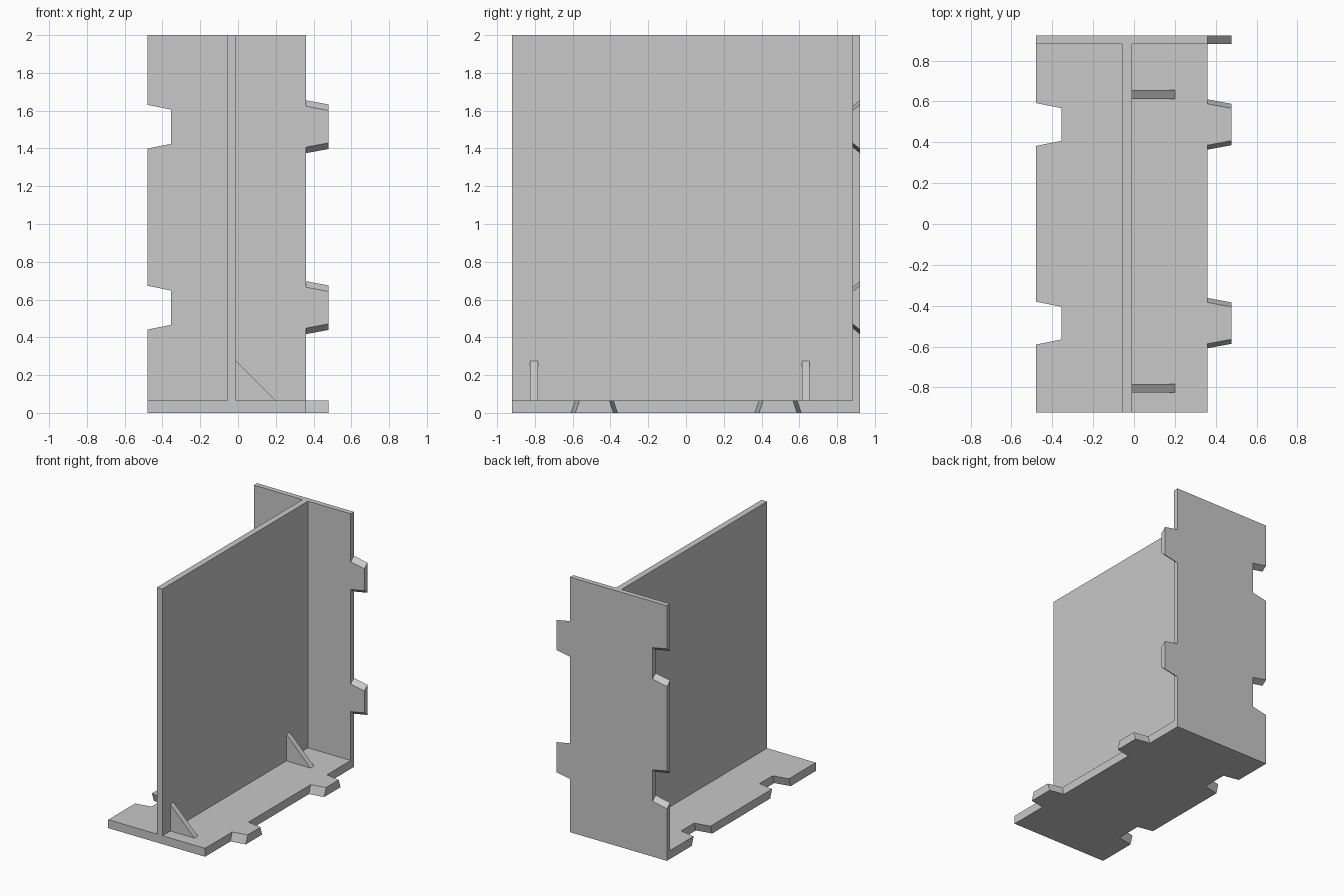
import bpy, bmesh
from mathutils import Vector

cube = bpy.data.objects.get("Cube")
if cube:
    bpy.data.objects.remove(cube, do_unlink=True)

grey = bpy.data.materials.new("plain_grey")
grey.use_nodes = True
colour = (0.58, 0.58, 0.58, 1)
grey.diffuse_color = colour
grey.node_tree.nodes["Principled BSDF"].inputs["Base Color"].default_value = colour

LEFT, RIGHT = -0.48, 0.36          # plate edges in x
DEPTH = 0.12                       # reach of tabs and notches
FRONT, INNER, BACK = -0.922, 0.882, 0.922
FLOOR, TOP = 0.066, 2.0


def loft(name, ring_a, ring_b):
    """Solid between two matching outlines."""
    bm = bmesh.new()
    a = [bm.verts.new(p) for p in ring_a]
    b = [bm.verts.new(p) for p in ring_b]
    bm.faces.new(a)
    bm.faces.new(b)
    for i in range(len(a)):
        j = (i + 1) % len(a)
        bm.faces.new((a[i], a[j], b[j], b[i]))
    bmesh.ops.recalc_face_normals(bm, faces=bm.faces)
    mesh = bpy.data.meshes.new(name)
    bm.to_mesh(mesh)
    bm.free()
    mesh.materials.append(grey)
    obj = bpy.data.objects.new(name, mesh)
    bpy.context.collection.objects.link(obj)
    return obj


def outline(start, end, centres, tab, notch, flare):
    """Plate outline with dovetail tabs on +x and matching notches on -x."""
    points = [(RIGHT, start)]
    for c in centres:
        root, tip = (h + flare for h in tab)
        points += [(RIGHT, c - root), (RIGHT + DEPTH - 0.002, c - tip),
                   (RIGHT + DEPTH - 0.002, c + tip), (RIGHT, c + root)]
    points += [(RIGHT, end), (LEFT, end)]
    for c in reversed(centres):
        mouth, bed = (h + flare for h in notch)
        points += [(LEFT, c + mouth), (LEFT + DEPTH + 0.005, c + bed),
                   (LEFT + DEPTH + 0.005, c - bed), (LEFT, c - mouth)]
    return points + [(LEFT, start)]


# Base plate, dovetails flaring downwards
base = (FRONT, INNER, (-0.485, 0.487), (0.101, 0.079), (0.105, 0.08))
loft("base_plate",
     [(x, y, FLOOR) for x, y in outline(*base, 0)],
     [(x, y, 0) for x, y in outline(*base, 0.022)])

# Back plate, dovetails flaring backwards
back = (0, TOP, (0.557, 1.515), (0.108, 0.086), (0.116, 0.091))
loft("back_plate",
     [(x, INNER, z) for x, z in outline(*back, 0)],
     [(x, BACK, z) for x, z in outline(*back, 0.032)])

# Upright centre wall
wall = [(-0.058, FRONT), (-0.01, FRONT), (-0.01, INNER), (-0.058, INNER)]
loft("centre_wall", [(x, y, FLOOR) for x, y in wall], [(x, y, TOP) for x, y in wall])

# Triangular braces between wall and base
brace = [(-0.01, FLOOR), (0.2, FLOOR), (-0.01, 0.276)]
for name, y in (("front_brace", -0.804), ("rear_brace", 0.634)):
    loft(name, [(x, y - 0.021, z) for x, z in brace],
         [(x, y + 0.021, z) for x, z in brace])
